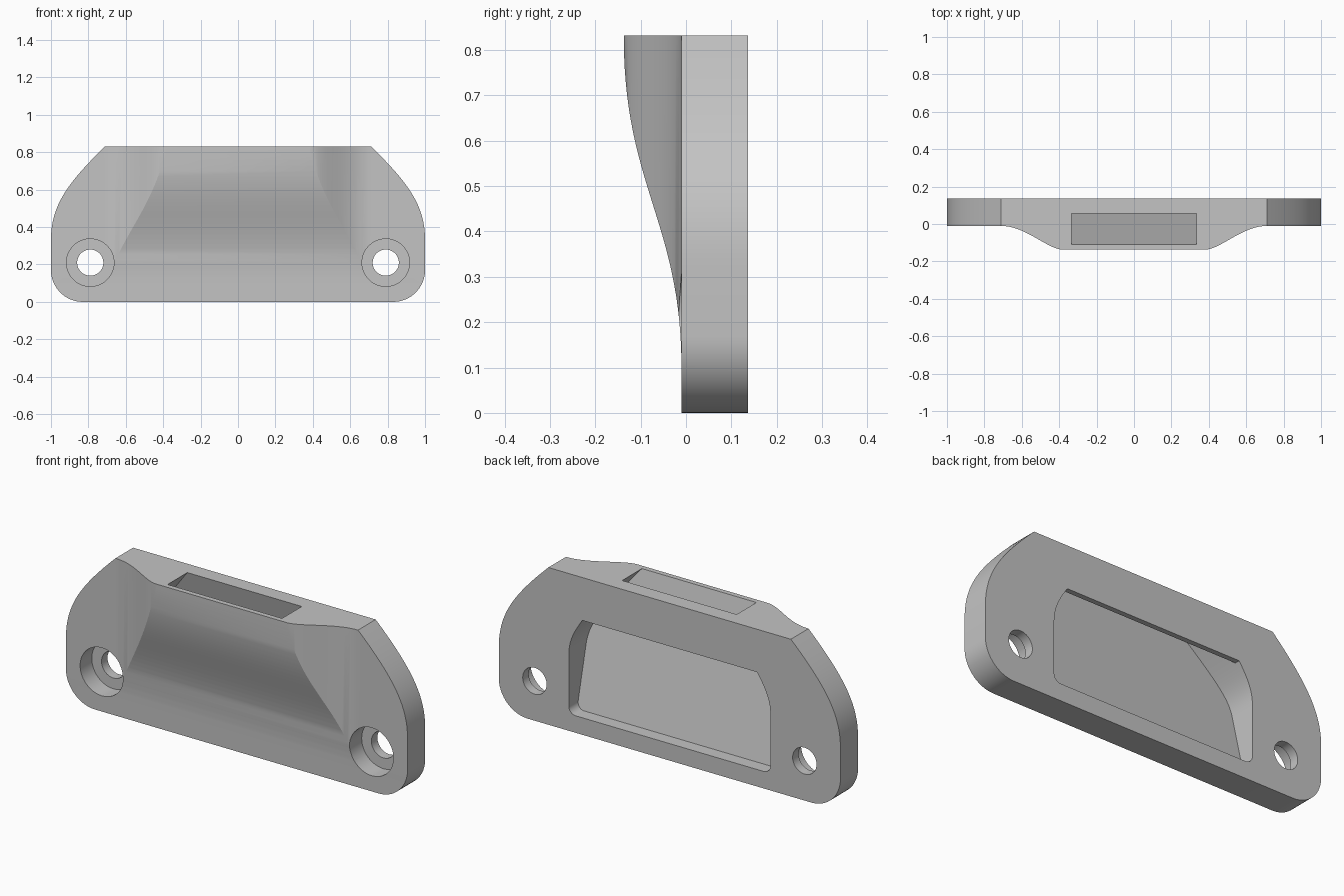
import bpy, bmesh, math
from mathutils import Vector
from mathutils.geometry import interpolate_bezier

cube = bpy.data.objects.get("Cube")
if cube:
    bpy.data.objects.remove(cube, do_unlink=True)

TOP, BACK, FACE, BULGE = 0.832, 0.137, -0.01, -0.137

grey = bpy.data.materials.new("plain grey")
grey.use_nodes = True
grey.diffuse_color = (0.55, 0.55, 0.55, 1)
grey.node_tree.nodes["Principled BSDF"].inputs["Base Color"].default_value = (0.55, 0.55, 0.55, 1)


def curve(*pts, n=28):
    """Sampled cubic Bezier through four 2D control points."""
    a, b, c, d = (Vector((*p, 0)) for p in pts)
    return [(v.x, v.y) for v in interpolate_bezier(a, b, c, d, n)]


def corner(x, z, r):
    """Rounded lower right corner."""
    k = 0.45 * r
    return curve((x - r, z), (x - k, z), (x, z + k), (x, z + r), n=14)


def mirrored(half):
    return half + [(-x, v) for x, v in reversed(half)]


def prism(name, pts, axis, lo, hi):
    """Closed solid from a 2D section, extruded along one axis."""
    place = {"X": lambda p, t: (t, p[0], p[1]),
             "Y": lambda p, t: (p[0], t, p[1]),
             "Z": lambda p, t: (p[0], p[1], t)}[axis]
    bm = bmesh.new()
    ends = [[bm.verts.new(place(p, t)) for p in pts] for t in (lo, hi)]
    for ring in ends:
        bm.faces.new(ring)
    for i in range(len(pts)):
        j = (i + 1) % len(pts)
        bm.faces.new((ends[0][i], ends[0][j], ends[1][j], ends[1][i]))
    bmesh.ops.recalc_face_normals(bm, faces=bm.faces)
    mesh = bpy.data.meshes.new(name)
    bm.to_mesh(mesh)
    bm.free()
    mesh.materials.append(grey)
    ob = bpy.data.objects.new(name, mesh)
    bpy.context.collection.objects.link(ob)
    return ob


def combine(target, tool, operation):
    """Apply a boolean and remove the helper."""
    tool.hide_render = True
    mod = target.modifiers.new("cut", "BOOLEAN")
    mod.operation, mod.object, mod.solver = operation, tool, "EXACT"
    bpy.context.view_layer.objects.active = target
    bpy.ops.object.modifier_apply(modifier=mod.name)
    bpy.data.objects.remove(tool, do_unlink=True)


# Plate outline: rounded feet, shoulders curving in to a flat top
outline = corner(1, 0, 0.17) + curve((1, 0.33), (1, 0.5), (0.93, 0.62), (0.71, TOP))
body = prism("mounting_plate", mirrored(outline), "Y", -0.3, BACK)

# Front swell: the plan section and the side section limit each other
plan = [(1.2, 0.3), (1.2, FACE - 0.0004)]
plan += curve((0.71, FACE - 0.0004), (0.58, FACE), (0.46, BULGE), (0.38, BULGE))
combine(body, prism("plan_section", mirrored(plan), "Z", -0.2, 1.1), "INTERSECT")

side = [(0.3, -0.2), (FACE, -0.2)]
side += curve((FACE, 0.1), (FACE, 0.42), (BULGE - 0.0003, 0.5), (BULGE - 0.0003, TOP))
side += [(BULGE - 0.0003, 1.1), (0.3, 1.1)]
combine(body, prism("side_section", side, "X", -1.3, 1.3), "INTERSECT")

# Slanted pocket: slot in the top edge, window in the back
pocket = corner(0.59, 0.09, 0.04) + curve((0.59, 0.4), (0.59, 0.5), (0.55, 0.57), (0.335, TOP))
pocket += [(0.335, 1.0)]
cutter = prism("pocket_cutter", mirrored(pocket), "Y", -0.4, 0.25)


def slant(y, z):
    return (y + 0.24 * (TOP - z), z)


slab = [slant(-0.11, -0.1), slant(-0.11, 1.1), slant(0.055, 1.1), slant(0.055, 0.605),
        (0.4, 0.605), (0.4, -0.1)]
combine(cutter, prism("pocket_slab", slab, "X", -1, 1), "INTERSECT")
combine(body, cutter, "DIFFERENCE")

# Counterbored screw holes
for s in (-1, 1):
    for radius, depth in ((0.127, 0.087), (0.07, 0.4)):
        ring = [(s * 0.79 + radius * math.cos(a), 0.21 + radius * math.sin(a))
                for a in (math.tau * i / 48 for i in range(48))]
        combine(body, prism("screw_cutter", ring, "Y", -0.5, depth), "DIFFERENCE")

# Smooth curved faces, crisp edges
bpy.ops.object.select_all(action="DESELECT")
body.select_set(True)
bpy.context.view_layer.objects.active = body
bpy.ops.object.shade_smooth_by_angle(angle=math.radians(20))
